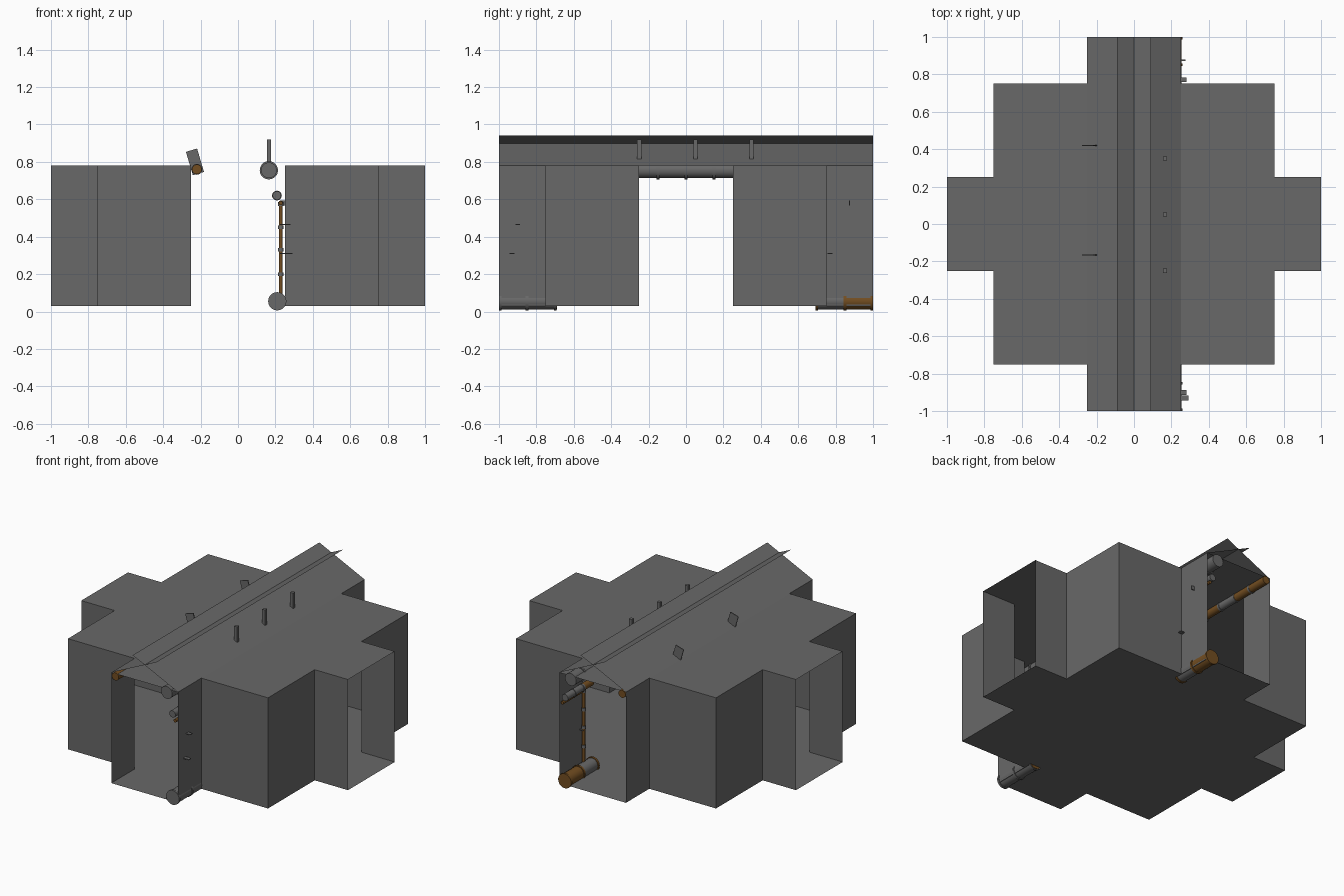
import bpy, math
from mathutils import Vector, Matrix

if "Cube" in bpy.data.objects:
    bpy.data.objects.remove(bpy.data.objects["Cube"])


def material(name, col):
    m = bpy.data.materials.new(name)
    m.diffuse_color = (*col, 1)
    m.use_nodes = True
    m.node_tree.nodes["Principled BSDF"].inputs["Base Color"].default_value = m.diffuse_color
    return m


GREY = material("dark grey metal", (0.14, 0.14, 0.14))
BROWN = material("rust brown", (0.17, 0.075, 0.015))


def mesh(name, verts, faces, mat):
    me = bpy.data.meshes.new(name)
    me.from_pydata(verts, [], faces)
    me.materials.append(mat)
    ob = bpy.data.objects.new(name, me)
    bpy.context.collection.objects.link(ob)
    return ob


def box(name, centre, size, mat=GREY, tilt=0):
    bpy.ops.mesh.primitive_cube_add(size=1)
    ob = bpy.context.object
    ob.name = name
    ob.data.transform(Matrix.Diagonal((*size, 1)))
    ob.rotation_euler.y = tilt
    ob.location = centre
    ob.data.materials.append(mat)


def pipe(name, a, b, r, mat=GREY, sides=20):
    a, b = Vector(a), Vector(b)
    bpy.ops.mesh.primitive_cylinder_add(vertices=sides, radius=r, depth=(b - a).length,
                                        location=(a + b) / 2)
    ob = bpy.context.object
    ob.name = name
    ob.rotation_euler = (b - a).to_track_quat('Z', 'Y').to_euler()
    ob.data.materials.append(mat)
    bpy.ops.object.shade_smooth_by_angle(angle=math.radians(40))


def rings(name, x, z, ys, r, mat=GREY):
    for y in ys:
        pipe(name, (x, y - 0.007, z), (x, y + 0.007, z), r, mat)


# Room shell: crossing outline, open at the four corridor ends
Z0, Z1 = 0.03, 0.78
quarter = [(1, 0.25), (0.75, 0.25), (0.75, 0.75), (0.25, 0.75), (0.25, 1)]
outline = quarter + [(-x, y) for x, y in quarter[::-1]]
outline += [(-x, -y) for x, y in quarter] + [(x, -y) for x, y in quarter[::-1]]
n = len(outline)
low = [(x, y, Z0) for x, y in outline]
high = [(x, y, Z1) for x, y in outline]
mesh("floor", low, [list(range(n))], GREY)
mesh("ceiling", high, [list(range(n))], GREY)
walls = [(i, i + 1, n + i + 1, n + i) for i in range(n - 1) if i % 5 != 4]
mesh("walls", low + high, walls, GREY)

# Two crossing roof sheets
for s, name in ((1, "roof_sheet_right"), (-1, "roof_sheet_left")):
    pts = [(s * 0.25, -1, 0.78), (s * 0.25, 1, 0.78), (-s * 0.09, 1, 0.94), (-s * 0.09, -1, 0.94)]
    mesh(name, pts, [(0, 1, 2, 3) if s > 0 else (3, 2, 1, 0)], GREY)

# Main overhead pipe with rings and hanger posts
pipe("overhead_pipe", (0.165, -1, 0.755), (0.165, 1, 0.755), 0.042)
rings("overhead_pipe_ring", 0.165, 0.755, [i * 0.15 for i in range(-6, 7)], 0.049)
for y in (-0.25, 0.05, 0.35):
    box("hanger_post", (0.165, y, 0.84), (0.022, 0.022, 0.16))

# Left overhead pipe in alternating segments, with tilted brackets
for i in range(14):
    y = -1 + i / 7
    pipe("left_pipe_segment", (-0.22, y, 0.76), (-0.22, y + 1 / 7, 0.76), 0.026,
         GREY if i % 2 and i < 13 else BROWN)
rings("left_pipe_ring", -0.22, 0.76, [-1 + i / 7 for i in range(1, 14)], 0.029)
for y in (-0.165, 0.42):
    box("left_pipe_bracket", (-0.23, y, 0.80), (0.062, 0.006, 0.13), GREY, math.radians(-16.5))

# Pipe clusters at both corridor ends
for s in (-1, 1):
    pipe("floor_pipe_inner", (0.21, s * 0.70, 0.055), (0.21, s * 0.85, 0.055), 0.044)
    pipe("floor_pipe_outer", (0.21, s * 0.85, 0.055), (0.21, s, 0.055), 0.044,
         BROWN if s > 0 else GREY)
    rings("floor_pipe_ring", 0.21, 0.055, [s * 0.70, s * 0.85, s * 0.993], 0.049,
          BROWN if s > 0 else GREY)
    pipe("wall_pipe_outer", (0.208, s, 0.62), (0.208, s * 0.82, 0.62), 0.023)
    pipe("wall_pipe_inner", (0.208, s * 0.82, 0.62), (0.208, s * 0.72, 0.62), 0.023, BROWN)
    rings("wall_pipe_ring", 0.208, 0.62, [s * 0.82, s * 0.91], 0.026)
    pipe("thin_pipe", (0.228, s, 0.58), (0.228, s * 0.77, 0.58), 0.011, BROWN, 12)
    pipe("riser_pipe", (0.228, s * 0.77, 0.055), (0.228, s * 0.77, 0.59), 0.010, BROWN, 12)
    for z in (0.2, 0.33, 0.45, 0.575):
        pipe("riser_coupling", (0.228, s * 0.77, z - 0.01), (0.228, s * 0.77, z + 0.01), 0.015, GREY, 12)
pipe("floor_pipe_cap", (0.21, -0.70, 0.055), (0.21, -0.69, 0.055), 0.044, BROWN)

# Wall clips poking through the corridor wall
box("wall_clip", (0.252, -0.90, 0.465), (0.055, 0.025, 0.006))
box("wall_clip", (0.258, -0.93, 0.31), (0.065, 0.025, 0.006))
box("wall_clip", (0.252, 0.77, 0.31), (0.055, 0.025, 0.006))
box("wall_clip", (0.250, 0.875, 0.58), (0.05, 0.006, 0.025))
